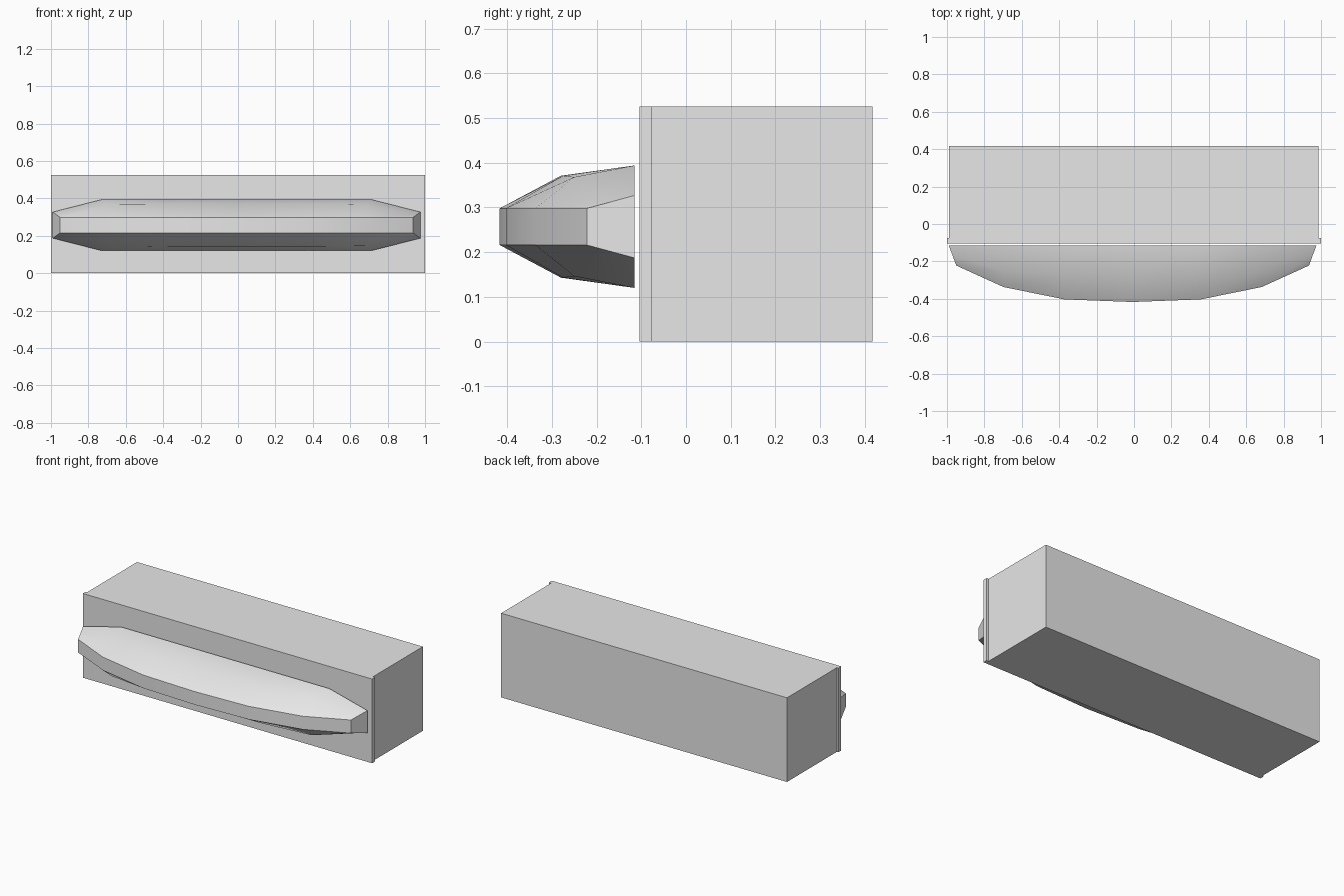
import bpy, bmesh, math

if "Cube" in bpy.data.objects:
    bpy.data.objects.remove(bpy.data.objects["Cube"])

grey = bpy.data.materials.new("light_grey")
grey.diffuse_color = (0.8, 0.8, 0.8, 1)
grey.use_nodes = True
grey.node_tree.nodes["Principled BSDF"].inputs["Base Color"].default_value = grey.diffuse_color


def finish(name, bm):
    bmesh.ops.recalc_face_normals(bm, faces=bm.faces)
    mesh = bpy.data.meshes.new(name)
    bm.to_mesh(mesh)
    bm.free()
    mesh.materials.append(grey)
    ob = bpy.data.objects.new(name, mesh)
    bpy.context.collection.objects.link(ob)
    return ob


def box(name, x0, x1, y0, y1, z0, z1):
    bm = bmesh.new()
    bmesh.ops.create_cube(bm, size=1)
    for v in bm.verts:
        v.co = (x1 if v.co.x > 0 else x0,
                y1 if v.co.y > 0 else y0,
                z1 if v.co.z > 0 else z0)
    return finish(name, bm)


# Main body and slightly wider front panel
box("body", -0.99, 0.986, -0.076, 0.417, 0, 0.526)
box("front_panel", -1, 1, -0.104, -0.076, 0, 0.526)

# Bowed front shelf: each column runs nose, shoulder, back as (x, y, half height)
CX, CZ = -0.0075, 0.257
half = [
    [(0, -0.417, 0.041), (0, -0.280, 0.114), (0, -0.115, 0.137)],
    [(0.365, -0.403, 0.041), (0.365, -0.275, 0.114), (0.36, -0.115, 0.137)],
    [(0.69, -0.337, 0.041), (0.69, -0.250, 0.111), (0.72, -0.115, 0.137)],
    [(0.943, -0.222, 0.041), (0.962, -0.170, 0.055), (0.983, -0.115, 0.070)],
]
columns = [[(-x, y, h) for x, y, h in c] for c in half[:0:-1]] + half

bm = bmesh.new()
loops = []
for col in columns:
    ring = [(x, y, CZ - h) for x, y, h in reversed(col)]
    ring += [(x, y, CZ + h) for x, y, h in col]
    loops.append([bm.verts.new((CX + x, y, z)) for x, y, z in ring])
for a, b in zip(loops, loops[1:]):
    for i in range(6):
        j = (i + 1) % 6
        bm.faces.new((a[i], a[j], b[j], b[i]))
bm.faces.new(loops[0])
bm.faces.new(loops[-1])
shelf = finish("curved_front_shelf", bm)

bpy.context.view_layer.objects.active = shelf
shelf.select_set(True)
bpy.ops.object.shade_smooth_by_angle(angle=math.radians(30))
